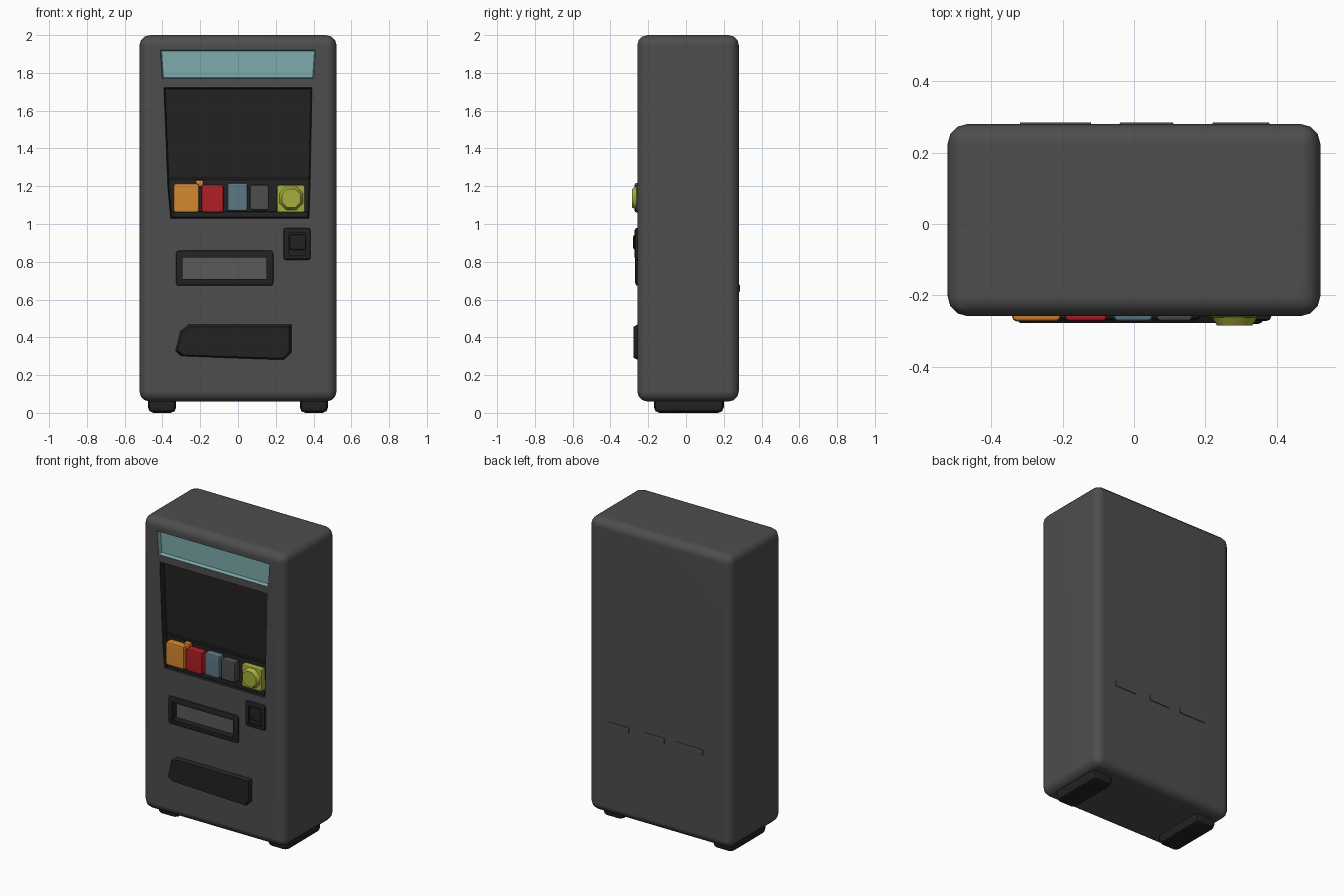
import bpy, bmesh, math
from mathutils import Vector

if "Cube" in bpy.data.objects:
    bpy.data.objects.remove(bpy.data.objects["Cube"])


def material(name, r, g, b):
    m = bpy.data.materials.new(name)
    m.diffuse_color = (r, g, b, 1)
    m.use_nodes = True
    m.node_tree.nodes["Principled BSDF"].inputs["Base Color"].default_value = m.diffuse_color
    return m


GREY = material("charcoal grey", 0.075, 0.075, 0.075)
DARK = material("near black", 0.016, 0.016, 0.016)
GLASS = material("pale teal", 0.21, 0.41, 0.42)
ORANGE = material("orange", 0.66, 0.25, 0.03)
RED = material("red", 0.44, 0.014, 0.017)
BLUE = material("slate blue", 0.11, 0.19, 0.23)
LIME = material("lime", 0.38, 0.42, 0.045)
LIGHT = material("mid grey", 0.1, 0.1, 0.1)


def rect(x0, x1, z0, z1):
    return [(x0, z0), (x1, z0), (x1, z1), (x0, z1)]


def finish(ob):
    ob.data.shade_smooth()
    ob.data.set_sharp_from_angle(angle=math.radians(40))
    mod = ob.modifiers.new("soft shading", "WEIGHTED_NORMAL")
    mod.keep_sharp = True


def prism(name, pts, front, back, mats, bevel=0.0, seg=2, flare=0.0, pocket=None):
    """Outline in x/z extruded along y; flare shrinks the front, pocket=(inset, depth)."""
    bm = bmesh.new()
    cx = sum(p[0] for p in pts) / len(pts)
    cz = sum(p[1] for p in pts) / len(pts)
    hx = max(abs(p[0] - cx) for p in pts)
    hz = max(abs(p[1] - cz) for p in pts)
    f = [bm.verts.new((cx + (x - cx) * (1 - flare / hx), front,
                       cz + (z - cz) * (1 - flare / hz))) for x, z in pts]
    b = [bm.verts.new((x, back, z)) for x, z in pts]
    bm.faces.new(f)
    bm.faces.new(b[::-1])
    n = len(pts)
    for i in range(n):
        j = (i + 1) % n
        bm.faces.new((f[i], b[i], b[j], f[j]))
    bmesh.ops.recalc_face_normals(bm, faces=bm.faces[:])
    if bevel:
        bmesh.ops.bevel(bm, geom=bm.edges[:], offset=bevel, segments=seg,
                        profile=0.5, affect='EDGES', clamp_overlap=True)
    if pocket:
        bm.normal_update()
        face = max((q for q in bm.faces if q.normal.y < -0.9), key=lambda q: q.calc_area())
        bmesh.ops.inset_region(bm, faces=[face], thickness=pocket[0])
        ret = bmesh.ops.extrude_discrete_faces(bm, faces=[face])
        floor = ret["faces"][0]
        bmesh.ops.translate(bm, verts=floor.verts[:], vec=Vector((0, pocket[1], 0)))
        floor.material_index = len(mats) - 1
    me = bpy.data.meshes.new(name)
    bm.to_mesh(me)
    bm.free()
    for m in mats:
        me.materials.append(m)
    ob = bpy.data.objects.new(name, me)
    bpy.context.scene.collection.objects.link(ob)
    return ob


def part(*args, **kw):
    ob = prism(*args, **kw)
    finish(ob)
    return ob


# Cabinet with recesses for the light panel, display window and coin return
cabinet = prism("cabinet", rect(-0.522, 0.522, 0.06, 2.0), -0.258, 0.28,
                [GREY, DARK, GLASS], bevel=0.055, seg=3)
window = [(-0.35, 1.035), (0.37, 1.035), (0.375, 1.2), (0.385, 1.715), (-0.385, 1.715), (-0.365, 1.2)]
header = [(-0.395, 1.775), (0.395, 1.775), (0.405, 1.915), (-0.405, 1.915)]
cutters = [prism("window_cutter", window, -0.3, -0.22, [DARK], flare=-0.015),
           prism("header_cutter", header, -0.3, -0.232, [GLASS], flare=-0.015),
           prism("slot_cutter", rect(-0.31, 0.17, 0.69, 0.84), -0.3, -0.19, [DARK])]
for c in cutters:
    c.hide_render = True
    mod = cabinet.modifiers.new(c.name, "BOOLEAN")
    mod.operation, mod.solver, mod.object = 'DIFFERENCE', 'EXACT', c
deps = bpy.context.evaluated_depsgraph_get()
cut = bpy.data.meshes.new_from_object(cabinet.evaluated_get(deps))
cabinet.modifiers.clear()
cabinet.data = cut
for c in cutters:
    bpy.data.objects.remove(c)
cut.materials.clear()
for m in (GREY, DARK, GLASS):
    cut.materials.append(m)
# Colour the recess faces by position
for p in cut.polygons:
    x, y, z = p.center
    p.material_index = 0
    if -0.2575 < y < -0.2 and abs(x) < 0.42:
        if 1.0 < z < 1.74:
            p.material_index = 1
        elif 1.74 < z < 1.95:
            p.material_index = 2
finish(cabinet)

# Feet
for side, x in (("left", -0.402), ("right", 0.402)):
    part(side + "_foot", rect(x - 0.075, x + 0.075, 0.0, 0.1), -0.17, 0.2, [DARK], bevel=0.03)

# Shelf and the goods on it
part("display_shelf", rect(-0.345, 0.37, 1.035, 1.065), -0.25, -0.21, [DARK], bevel=0.006)
part("shelf_rail", rect(-0.36, 0.372, 1.235, 1.25), -0.232, -0.21, [DARK], bevel=0.004)
goods = [("orange_carton", -0.342, -0.205, 1.06, 1.215, ORANGE),
         ("red_carton", -0.195, -0.075, 1.06, 1.21, RED),
         ("blue_carton", -0.058, 0.053, 1.068, 1.218, BLUE),
         ("grey_carton", 0.062, 0.165, 1.072, 1.208, GREY)]
for name, x0, x1, z0, z1, m in goods:
    part(name, rect(x0, x1, z0, z1), -0.273, -0.215, [m], bevel=0.014)
part("orange_carton_tab", rect(-0.225, -0.182, 1.195, 1.232), -0.25, -0.215, [ORANGE], bevel=0.008)
part("lime_base", rect(0.205, 0.355, 1.06, 1.208), -0.262, -0.215, [LIME], bevel=0.012)
octagon = [(0.282 + 0.075 * math.cos(a), 1.137 + 0.075 * math.sin(a))
           for a in (math.pi * (k + 0.5) / 4 for k in range(8))]
part("lime_cap", octagon, -0.285, -0.25, [LIME], flare=0.02)

# Coin unit and its button
part("coin_unit", rect(0.24, 0.385, 0.81, 0.98), -0.272, -0.24, [DARK],
     bevel=0.014, pocket=(0.018, 0.01))
part("coin_button", rect(0.272, 0.362, 0.862, 0.945), -0.28, -0.25, [DARK], bevel=0.014)

# Coin return frame with recessed grey panel
part("return_slot", rect(-0.332, 0.19, 0.67, 0.862), -0.27, -0.2, [DARK, LIGHT],
     bevel=0.02, pocket=(0.026, 0.045))

# Delivery flap
flap = [(-0.342, 0.325), (-0.31, 0.295), (0.2, 0.275), (0.255, 0.275), (0.293, 0.315),
        (0.293, 0.478), (-0.27, 0.478), (-0.315, 0.44)]
part("delivery_flap", flap, -0.277, -0.24, [DARK], flare=0.022)

# Shallow ribs on the back
for i, (x0, x1) in enumerate(((-0.32, -0.12), (-0.04, 0.11), (0.22, 0.38))):
    part("back_rib_%d" % (i + 1), rect(x0, x1, 0.64, 0.68), 0.27, 0.285, [GREY], bevel=0.004)
